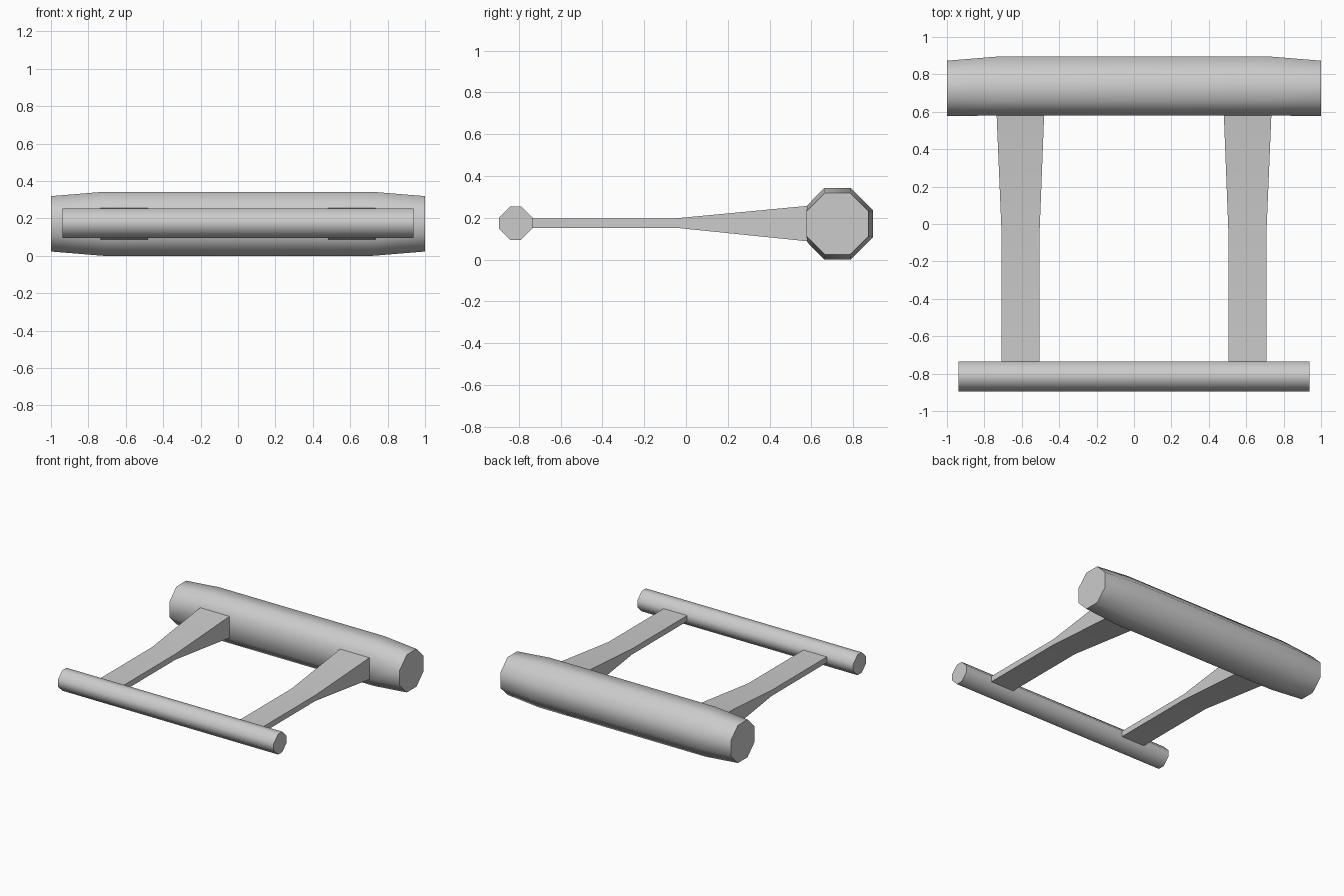
import bpy, bmesh, math

if "Cube" in bpy.data.objects:
    bpy.data.objects.remove(bpy.data.objects["Cube"])


def loft(name, rings):
    """Skin a list of equal-length point rings into a capped solid."""
    bm = bmesh.new()
    loops = [[bm.verts.new(p) for p in ring] for ring in rings]
    n = len(loops[0])
    for a, b in zip(loops, loops[1:]):
        for i in range(n):
            j = (i + 1) % n
            bm.faces.new((a[i], a[j], b[j], b[i]))
    bm.faces.new(loops[0])
    bm.faces.new(loops[-1])
    bmesh.ops.recalc_face_normals(bm, faces=bm.faces)
    me = bpy.data.meshes.new(name)
    bm.to_mesh(me)
    bm.free()
    ob = bpy.data.objects.new(name, me)
    bpy.context.collection.objects.link(ob)
    bpy.ops.object.select_all(action='DESELECT')
    ob.select_set(True)
    bpy.context.view_layer.objects.active = ob
    bpy.ops.object.shade_smooth_by_angle(angle=math.radians(60))
    return ob


def octagon(x, cy, cz, r, f, front=None, front_f=None):
    """Eight-sided section: r = half size, f = half flat; front side may be cut flatter."""
    fy = cy - r if front is None else front
    ff = f if front_f is None else front_f
    return [(x, cy - f, cz + r), (x, cy + f, cz + r), (x, cy + r, cz + f), (x, cy + r, cz - f),
            (x, cy + f, cz - r), (x, cy - f, cz - r), (x, fy, cz - ff), (x, fy, cz + ff)]


def rect(x0, x1, y, z0, z1):
    return [(x0, y, z0), (x1, y, z0), (x1, y, z1), (x0, y, z1)]


# thick rear bar, tapered at both ends, flattened where the arms join
Y, Z = 0.725, 0.171
end = (Y, Z, 0.148, 0.06)
mid = (Y, Z, 0.171, 0.064, 0.58, 0.088)
loft("rear_bar", [octagon(-1, *end), octagon(-0.72, *mid),
                  octagon(0.72, *mid), octagon(1, *end)])

# thin front bar
thin = (-0.815, 0.174, 0.08, 0.026)
loft("front_bar", [octagon(-0.937, *thin), octagon(0.937, *thin)])

# two flat arms that flare towards the rear bar
for side, s in (("left", -1), ("right", 1)):
    loft(side + "_arm", [rect(s * 0.505, s * 0.708, -0.75, 0.152, 0.197),
                         rect(s * 0.505, s * 0.708, -0.05, 0.152, 0.197),
                         rect(s * 0.48, s * 0.735, 0.595, 0.086, 0.258)])
